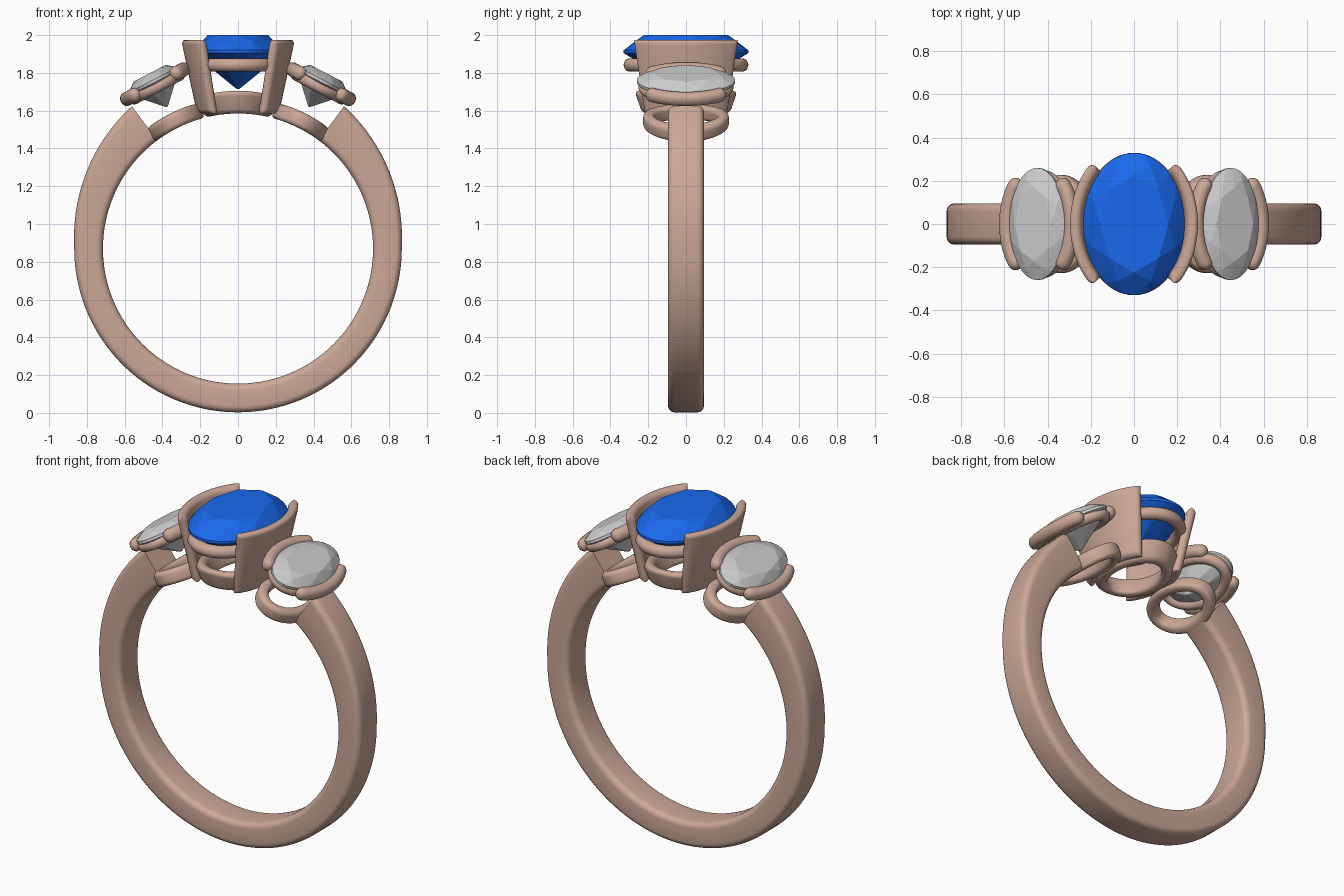
import bpy, bmesh
from math import sin, cos, pi, radians, sqrt
from mathutils import Matrix, Vector

if "Cube" in bpy.data.objects:
    bpy.data.objects.remove(bpy.data.objects["Cube"])


def material(name, color):
    m = bpy.data.materials.new(name)
    m.diffuse_color = color
    m.use_nodes = True
    m.node_tree.nodes["Principled BSDF"].inputs["Base Color"].default_value = m.diffuse_color
    return m


METAL = material("rose_metal", (0.60, 0.39, 0.31, 1))
BLUE = material("blue_gem", (0.01, 0.14, 0.85, 1))
CENTRE_Z, INNER_R = 0.87, 0.715


def finish(bm, name, mat, matrix=None, smooth=True):
    bmesh.ops.recalc_face_normals(bm, faces=bm.faces)
    me = bpy.data.meshes.new(name)
    bm.to_mesh(me)
    bm.free()
    ob = bpy.data.objects.new(name, me)
    bpy.context.collection.objects.link(ob)
    if mat:
        me.materials.append(mat)
    if matrix:
        ob.matrix_world = matrix
    if smooth:
        bpy.ops.object.select_all(action='DESELECT')
        ob.select_set(True)
        bpy.context.view_layer.objects.active = ob
        bpy.ops.object.shade_smooth_by_angle(angle=radians(40))
    return ob


def loft(sections, closed):
    """Skin a row of equal closed cross-sections."""
    bm = bmesh.new()
    rows = [[bm.verts.new(p) for p in s] for s in sections]
    n = len(rows[0])
    for i in range(len(rows) - (0 if closed else 1)):
        a, b = rows[i], rows[(i + 1) % len(rows)]
        for j in range(n):
            k = (j + 1) % n
            bm.faces.new((a[j], a[k], b[k], b[j]))
    if not closed:
        bm.faces.new(rows[0])
        bm.faces.new(rows[-1])
    return bm


def rounded_rect(w, h, r, steps=5):
    """Rounded rectangle centred on the origin."""
    pts = []
    for q, (sx, sy) in enumerate(((1, 1), (-1, 1), (-1, -1), (1, -1))):
        for i in range(steps + 1):
            t = (q + i / steps) * pi / 2
            pts.append((sx * (w / 2 - r) + r * cos(t), sy * (h / 2 - r) + r * sin(t)))
    return pts


def oval_bar(name, profile, a, b, z, half=None, middle=0, flare=0, bend=False,
             tube=False, matrix=None):
    """Sweep a profile round an oval; 'half' limits it to an arc with rounded ends."""
    w = max(p[0] for p in profile)
    if half is None:
        stops = [(2 * pi * i / 64, 1, 0) for i in range(64)]
    else:
        stops = [(middle - half + 2 * half * i / 28, 1, 0) for i in range(29)]
        caps = [(sqrt(1 - u * u), u * w) for u in (0.4, 0.7, 0.9, 0.99)]
        stops = ([(middle - half, s, -e) for s, e in reversed(caps)] + stops +
                 [(middle + half, s, e) for s, e in caps])
    sections = []
    for t, scale, extra in stops:
        normal = Vector((b * cos(t), a * sin(t), 0)).normalized()
        along = Vector((-normal.y, normal.x, 0))
        row = []
        for d, h in profile:
            hh = h * scale if tube else h
            p = Vector(((a + flare * h) * cos(t), (b + flare * h) * sin(t), z + hh))
            p += normal * d * scale + along * extra
            if bend:
                p.z -= p.x ** 2 / (2 * INNER_R)
            row.append(p)
        sections.append(row)
    return finish(loft(sections, half is None), name, METAL, matrix)


def gem(name, a, b, crown, depth, table, mat, matrix):
    """Faceted oval gem with its girdle at local z = 0."""
    bm = bmesh.new()

    def ring(n, r, z, shift=0.0):
        for i in range(n):
            t = 2 * pi * (i + shift) / n
            bm.verts.new((a * r * cos(t), b * r * sin(t), z))

    ring(8, table, crown)
    ring(8, (1 + table) / 2 + 0.03, crown * 0.54, 0.5)
    ring(32, 1, 0)
    ring(32, 1, -0.015)
    ring(8, 0.5, -depth * 0.6, 0.5)
    ring(8, 0.03, -depth)
    bmesh.ops.convex_hull(bm, input=bm.verts)
    bmesh.ops.dissolve_limit(bm, angle_limit=radians(1), verts=bm.verts, edges=bm.edges)
    finish(bm, name, mat, matrix, smooth=False)


# open band, thicker towards the shoulders
sections = []
END = 143.3
for i in range(121):
    deg = -END + 2 * END * i / 120
    s = max(0, (abs(deg) - 90) / 53.3)
    thick = 0.152 + 0.073 * s ** 1.2
    f = radians(deg)
    row = []
    for y, r in rounded_rect(0.19, thick, 0.035):
        rad = INNER_R + thick / 2 + r
        row.append((rad * sin(f), y, CENTRE_Z - rad * cos(f)))
    sections.append(row)
finish(loft(sections, False), "band", METAL)

# centre stone and its basket
gem("centre_stone", 0.235, 0.33, 0.08, 0.205, 0.68, BLUE, Matrix.Translation((0, 0, 1.92)))
oval_bar("centre_gallery_ring", rounded_rect(0.07, 0.07, 0.034), 0.205, 0.295, 1.842)
oval_bar("centre_base_ring", rounded_rect(0.06, 0.12, 0.025), 0.165, 0.222, 1.645,
         flare=0.35, bend=True)
for side, mid in (("right", 0), ("left", pi)):
    oval_bar("centre_prong_wall_" + side, rounded_rect(0.054, 0.39, 0.024), 0.232, 0.316, 1.78,
             half=radians(44), middle=mid, flare=0.215)

# tilted side stones and their settings
for side, s in (("right", 1), ("left", -1)):
    seat = Matrix.Translation((s * 0.44, 0, 1.745)) @ Matrix.Rotation(s * radians(27.5), 4, 'Y')
    gem("side_stone_" + side, 0.145, 0.26, 0.04, 0.16, 0.66, None,
        seat @ Matrix.Translation((0, 0, 0.02)))
    oval_bar("side_gallery_ring_" + side, rounded_rect(0.06, 0.06, 0.029), 0.135, 0.222, -0.022,
             tube=True, matrix=seat)
    for end, mid in (("a", 0), ("b", pi)):
        oval_bar("side_claw_%s_%s" % (side, end), rounded_rect(0.07, 0.075, 0.034), 0.17, 0.262, -0.005,
                 half=radians(43), middle=mid, tube=True, matrix=seat)
    base = Matrix.Translation((0, 0, CENTRE_Z)) @ Matrix.Rotation(s * radians(26.5), 4, 'Y')
    oval_bar("side_base_ring_" + side, rounded_rect(0.06, 0.085, 0.025), 0.125, 0.197, INNER_R + 0.042,
             bend=True, matrix=base)
